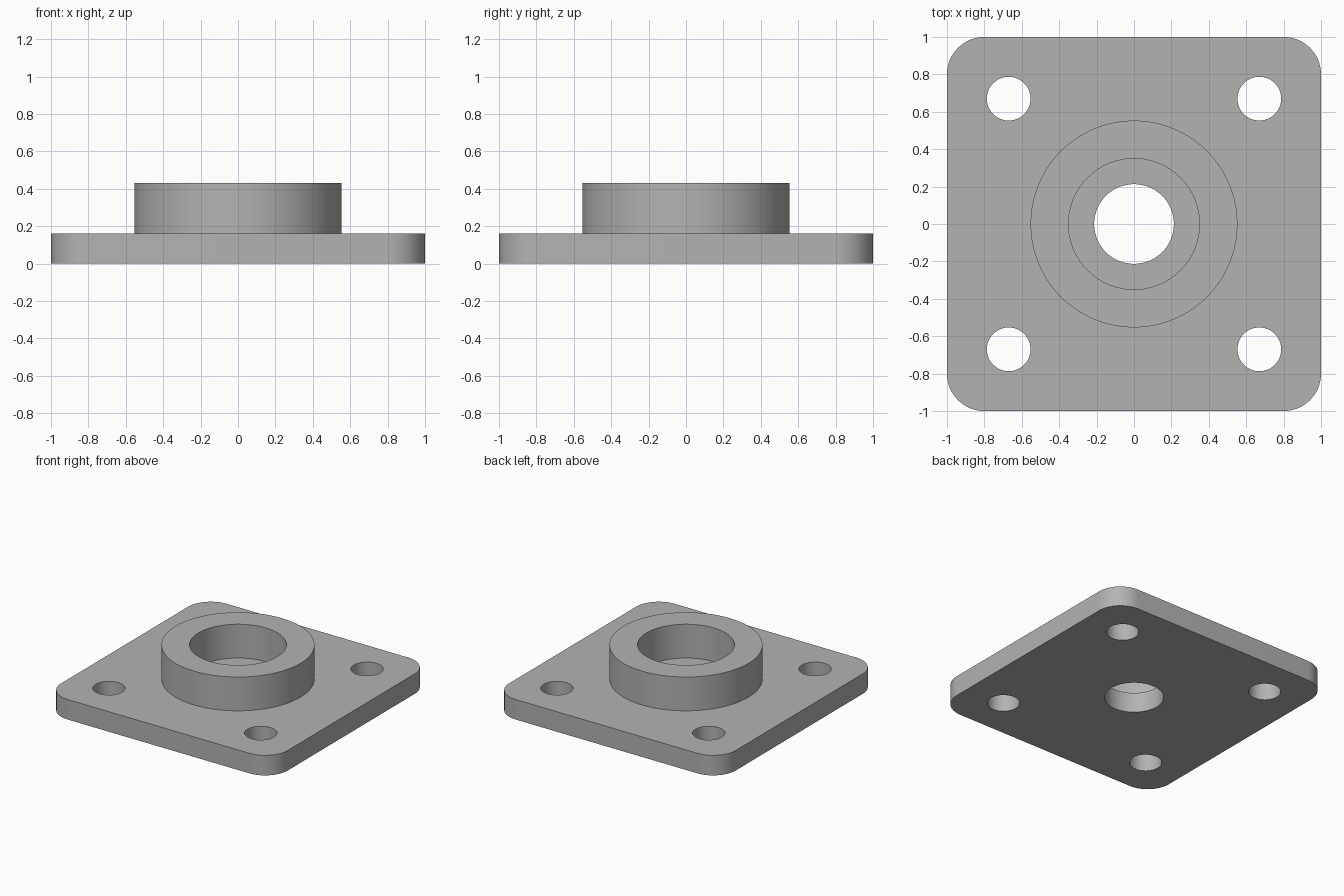
import bpy
import bmesh
from math import radians
from mathutils import Matrix

cube = bpy.data.objects.get("Cube")
if cube:
    bpy.data.objects.remove(cube, do_unlink=True)

PLATE_TOP, BOSS_TOP = 0.16, 0.43
CORNER_RADIUS = 0.2
HOLE_OFFSET, HOLE_RADIUS = 0.67, 0.117

steel = bpy.data.materials.new("plain grey metal")
steel.use_nodes = True
grey = (0.45, 0.45, 0.45, 1)
steel.diffuse_color = grey
steel.node_tree.nodes["Principled BSDF"].inputs["Base Color"].default_value = grey


def add_object(name, bm):
    mesh = bpy.data.meshes.new(name)
    bm.to_mesh(mesh)
    bm.free()
    mesh.materials.append(steel)
    obj = bpy.data.objects.new(name, mesh)
    bpy.context.collection.objects.link(obj)
    return obj


def cylinder(name, radius, bottom, top, x=0, y=0, segments=96):
    bm = bmesh.new()
    bmesh.ops.create_cone(bm, cap_ends=True, segments=segments, radius1=radius, radius2=radius,
                          depth=top - bottom,
                          matrix=Matrix.Translation((x, y, (bottom + top) / 2)))
    return add_object(name, bm)


def combine(target, tool, operation):
    mod = target.modifiers.new(tool.name, 'BOOLEAN')
    mod.object, mod.operation, mod.solver = tool, operation, 'EXACT'
    bpy.ops.object.select_all(action='DESELECT')
    bpy.context.view_layer.objects.active = target
    target.select_set(True)
    bpy.ops.object.modifier_apply(modifier=mod.name)
    bpy.data.objects.remove(tool, do_unlink=True)


# Square plate with rounded vertical corners
bm = bmesh.new()
bmesh.ops.create_cube(bm, size=1, matrix=Matrix.Translation((0, 0, PLATE_TOP / 2))
                      @ Matrix.Diagonal((2, 2, PLATE_TOP, 1)))
uprights = [e for e in bm.edges if abs(e.verts[0].co.z - e.verts[1].co.z) > 0.1]
bmesh.ops.bevel(bm, geom=uprights, offset=CORNER_RADIUS, segments=16, profile=0.5, affect='EDGES')
flange = add_object("mounting_flange", bm)

# Raised boss with a wide recess and a narrower through bore
combine(flange, cylinder("boss", 0.553, PLATE_TOP / 2, BOSS_TOP), 'UNION')
combine(flange, cylinder("recess", 0.35, PLATE_TOP, 1), 'DIFFERENCE')
combine(flange, cylinder("bore", 0.213, -1, 1), 'DIFFERENCE')

# Four bolt holes
for sx in (-1, 1):
    for sy in (-1, 1):
        hole = cylinder("bolt_hole", HOLE_RADIUS, -1, 1, sx * HOLE_OFFSET, sy * HOLE_OFFSET, 48)
        combine(flange, hole, 'DIFFERENCE')

# Smooth curved walls, crisp rims
bpy.ops.object.shade_smooth_by_angle(angle=radians(30))
